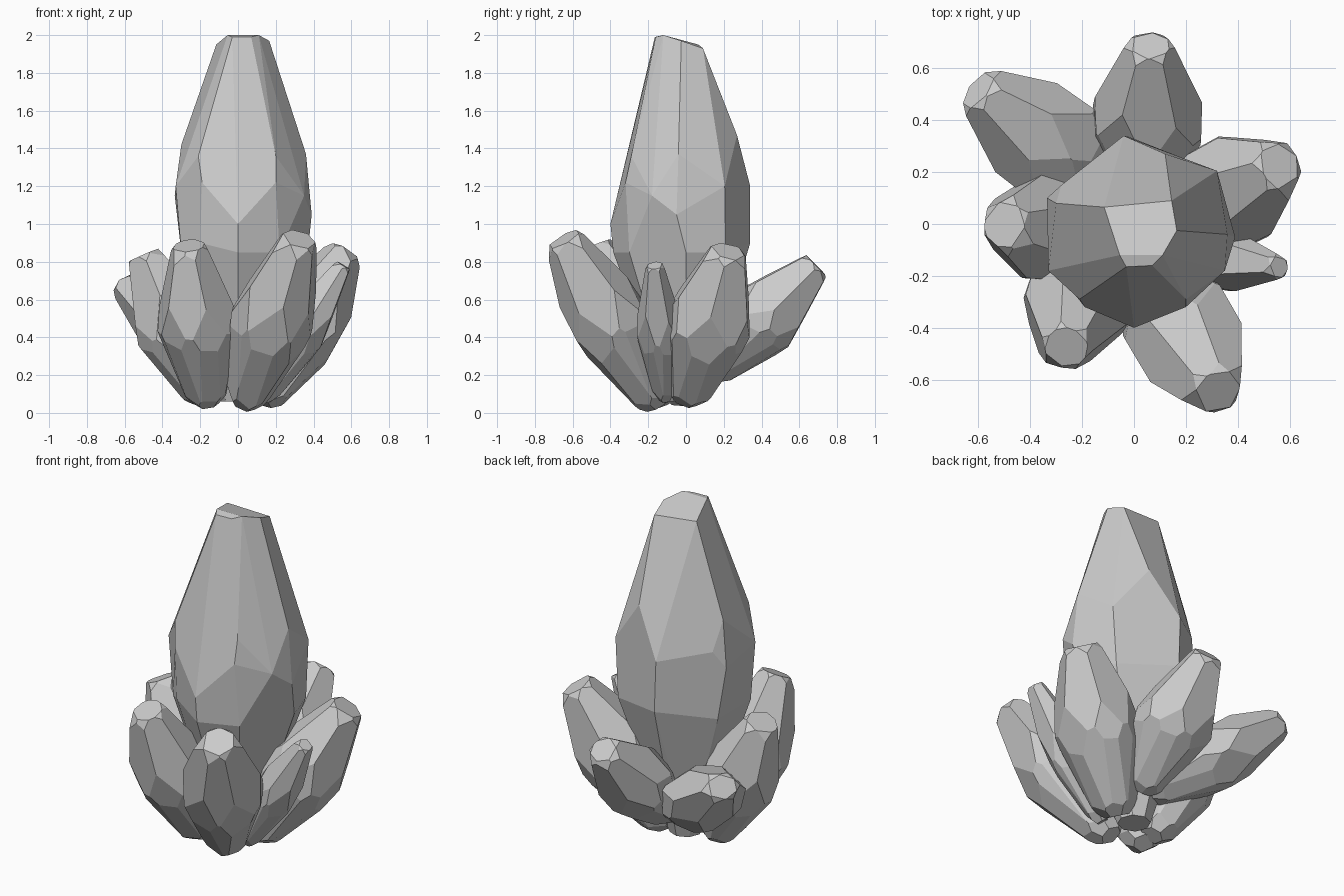
import bpy, bmesh, math, random
from mathutils import Vector

if "Cube" in bpy.data.objects:
    bpy.data.objects.remove(bpy.data.objects["Cube"])

random.seed(4)


def finish(name, bm, angle):
    bmesh.ops.remove_doubles(bm, verts=bm.verts, dist=0.002)
    bmesh.ops.dissolve_limit(bm, angle_limit=math.radians(angle), verts=bm.verts, edges=bm.edges)
    bmesh.ops.recalc_face_normals(bm, faces=bm.faces)
    me = bpy.data.meshes.new(name)
    bm.to_mesh(me)
    bm.free()
    ob = bpy.data.objects.new(name, me)
    bpy.context.collection.objects.link(ob)
    return ob


def cut(bm, co, no):
    """Slice away everything beyond a plane and close the facet."""
    r = bmesh.ops.bisect_plane(bm, geom=bm.verts[:] + bm.edges[:] + bm.faces[:],
                               plane_co=co, plane_no=no, clear_outer=True, dist=1e-5)
    edges = [e for e in r['geom_cut'] if isinstance(e, bmesh.types.BMEdge)]
    if len(edges) > 2:
        bmesh.ops.contextual_create(bm, geom=edges)


def shard(name, base, tip, radius, cap=0.4, roll=0, squash=1.0):
    """Faceted crystal from base to tip, cut from a block by tapered planes."""
    base, tip = Vector(base), Vector(tip)
    length = (tip - base).length
    bm = bmesh.new()
    bmesh.ops.create_cube(bm, size=1)
    for v in bm.verts:
        v.co = Vector((v.co.x * 2, v.co.y * 2, (v.co.z + 0.5) * length))
    # (t0, r0, t1, r1, angle offset): upper taper, girdle, lower taper, base and tip chamfers
    bands = [(0.60, 0.93, 1.0, cap, 0), (0.3, 0.97, 0.7, 0.98, 30),
             (0.0, 0.42, 0.42, 0.97, 30), (0.0, 0.48, 0.45, 1.0, 0),
             (0.0, 0.26, 0.06, 0.49, 15), (0.965, 0.52, 1.0, cap - 0.04, 30)]
    for t0, r0, t1, r1, off in bands:
        for i in range(6):
            a = math.radians(90 + roll + off + i * 60 + random.uniform(-7, 7))
            k = radius * random.uniform(0.96, 1.05)
            dr, dz = (r1 - r0) * radius, (t1 - t0) * length
            out = Vector((math.cos(a), math.sin(a), 0))
            cut(bm, out * r0 * k + Vector((0, 0, t0 * length)),
                out * dz + Vector((0, 0, -dr)))
    q = (tip - base).to_track_quat('Z', 'Y')
    for v in bm.verts:
        v.co.y *= squash
        v.co = q @ v.co + base
    return finish(name, bm, 3)


# Tall central crystal: hull of its facet corners
corners = [
    (-.115, .065, 1.95), (.145, .09, 1.93), (.165, -.025, 1.97), (.11, -.12, 2.0),
    (-.055, -.12, 2.0), (.07, -.16, 1.99), (-.03, -.165, 1.99),
    (-.21, -.29, 1.36), (.20, -.29, 1.36), (.36, -.04, 1.37), (.12, .27, 1.47), (-.30, .08, 1.42),
    (-.19, -.32, 1.22), (.20, -.32, 1.22), (0, -.40, 1.0), (.35, -.18, 1.15), (.39, -.05, 1.05),
    (.32, .205, 1.2), (-.04, .34, 1.2), (-.33, -.18, 1.2), (-.335, .10, 1.15), (-.28, .15, 1.25),
    (.37, 0, .85), (.22, -.30, .85), (.30, .21, .85), (-.03, .34, .9),
    (-.30, -.18, .85), (-.30, .13, .85), (-.20, -.29, .9), (0, -.385, .85)]
corners += [(.09 * math.cos(i * math.pi / 4), .09 * math.sin(i * math.pi / 4), .06) for i in range(8)]
bm = bmesh.new()
for c in corners:
    bm.verts.new(c)
bmesh.ops.convex_hull(bm, input=bm.verts)
bmesh.ops.delete(bm, geom=[v for v in bm.verts if not v.link_faces], context='VERTS')
finish("central_crystal", bm, 6)

# Ring of smaller crystals leaning outward
shard("front_left_crystal", (-.16, -.11, .045), (-.26, -.475, .885), .202, .42)
shard("front_right_crystal", (.035, -.15, .04), (.325, -.645, .92), .205, .42)
shard("right_back_crystal", (.12, 0, .06), (.56, .225, .855), .215, .40)
shard("right_small_crystal", (.13, -.11, .07), (.56, -.165, .78), .112, .36)
shard("back_crystal", (.04, .10, .20), (.065, .69, .78), .205, .38, squash=.9)
shard("back_left_crystal", (-.03, .08, .22), (-.60, .515, .675), .21, .38, squash=.8)
shard("left_crystal", (-.16, -.04, .06), (-.50, -.005, .835), .205, .42)
